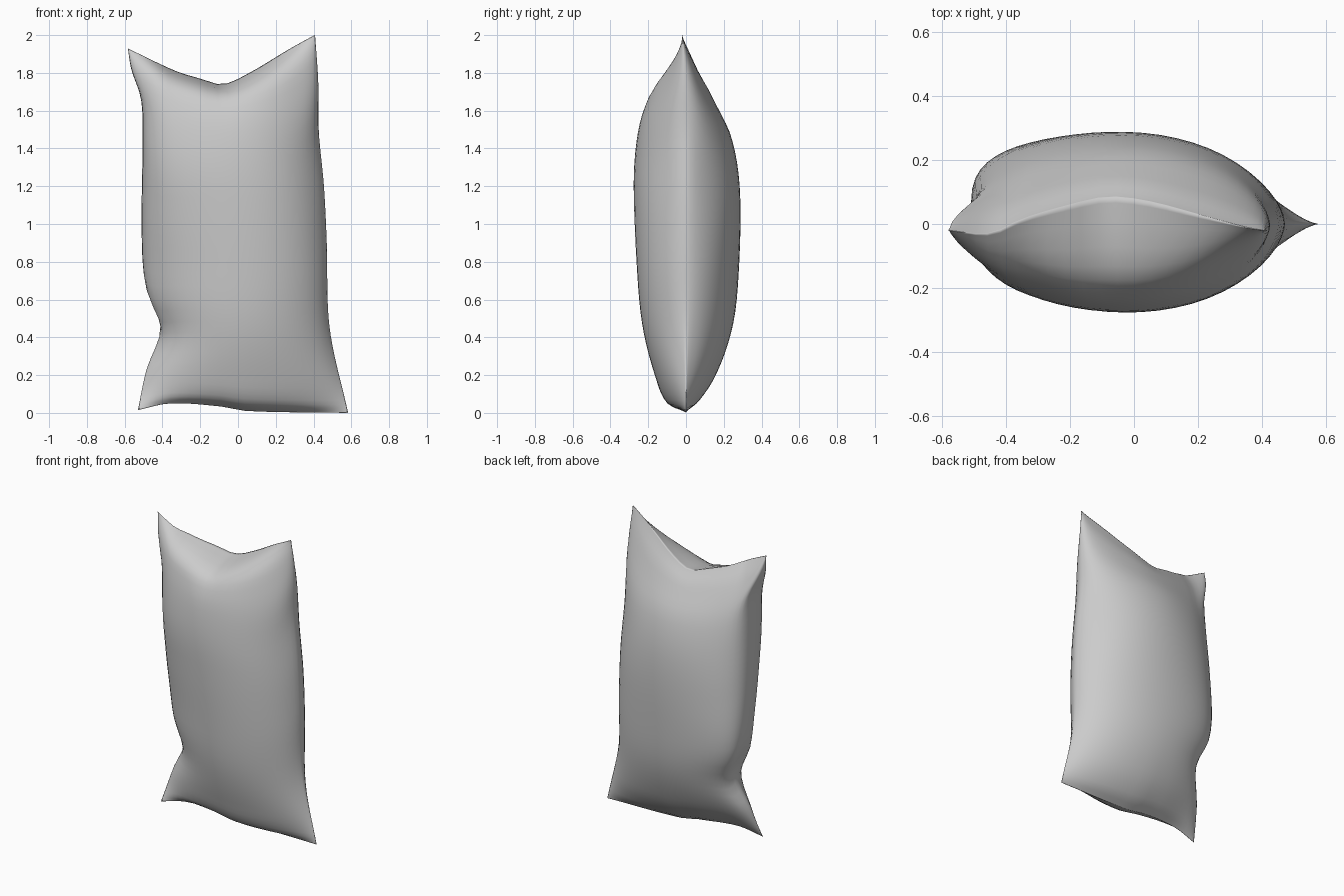
import bpy, bmesh, math

if "Cube" in bpy.data.objects:
    bpy.data.objects.remove(bpy.data.objects["Cube"], do_unlink=True)


def curve(points):
    """Smooth function through (position, value) points."""
    def slope(i):
        a, b = points[max(i - 1, 0)], points[min(i + 1, len(points) - 1)]
        return (b[1] - a[1]) / (b[0] - a[0])

    def at(p):
        p = min(max(p, points[0][0]), points[-1][0])
        i = 0
        while i < len(points) - 2 and p > points[i + 1][0]:
            i += 1
        (x0, y0), (x1, y1) = points[i], points[i + 1]
        w = x1 - x0
        k = (p - x0) / w
        h = k * k * (3 - 2 * k)
        return (y0 * (1 - h) + y1 * h + w * slope(i) * k * (1 - k) ** 2
                - w * slope(i + 1) * k * k * (1 - k))
    return at


# Seam outline: side edges by height, top and bottom edges by width
left_x = curve([(0, -.53), (.22, -.485), (.45, -.41), (.68, -.49), (.95, -.51),
                (1.5, -.505), (1.67, -.515), (1.82, -.565), (1.93, -.583)])
left_y = curve([(0, 0), (.2, .03), (.45, .065), (.8, .08), (1.15, .04),
                (1.5, 0), (1.93, 0)])
right_x = curve([(0, .583), (.45, .485), (.9, .47), (1.2, .455), (1.5, .427),
                 (1.75, .425), (2, .408)])
top_z = curve([(-.585, 1.93), (-.33, 1.81), (-.2, 1.77), (-.08, 1.74),
               (.06, 1.8), (.27, 1.925), (.405, 2)])
top_y = curve([(-.585, -.02), (-.45, -.03), (-.35, .015), (-.2, .06),
               (-.08, .085), (.05, .07), (.2, .03), (.35, -.01), (.405, -.02)])
bottom_z = curve([(-.53, .015), (-.36, .05), (-.1, .035), (.05, .01), (.58, 0)])
bottom_y = curve([(-.53, -.06), (-.36, -.04), (-.1, -.01), (.58, 0)])

# Fullness from bottom to top of the two cloth panels
front_full = curve([(0, 0), (.022, .33), (.11, .59), (.25, .83), (.4, .94),
                    (.68, 1), (.84, .97), (.92, .92), (.965, .81), (.987, .5), (1, 0)])
back_full = curve([(0, 0), (.03, .24), (.11, .55), (.25, .83), (.4, .94),
                   (.68, 1), (.84, .8), (.95, .34), (1, 0)])

COLUMNS, ROWS = 28, 40
DEPTH = .281


def across(t, u):
    """Width position; the pinch in the left edge fades quickly inward."""
    return (-.5 * (1 - u) + right_x(2 * t) * u
            + (left_x(1.93 * t) + .5) * (1 - u) ** 3)


def cloth_point(i, j, side):
    s = -math.cos(math.pi * i / COLUMNS)
    t = (1 - math.cos(math.pi * j / ROWS)) / 2
    u = (s + 1) / 2
    x_top, x_low = across(1, u), across(0, u)
    # Corners are drawn up into points only near the top edge; side seams stay even
    pull = t ** (12 * (1 - s * s) + 1 + 6 * s * s * (1 - s * s))
    z = (1.74 * t + (top_z(x_top) - 1.74) * pull
         + bottom_z(x_low) * (1 - t) ** 6)
    seam = (top_y(x_top) * t ** 10 + bottom_y(x_low) * (1 - t) ** 8
            + left_y(1.93 * t) * (1 - u) ** 3)
    f, b = front_full(t), back_full(t)
    full = f * (1 - s * s) + min(f, b) * s * s if side < 0 else b
    # Sides are rounder at upper left, sharper at right and at the lower corners
    sharp = (.47 - .19 * t * t) * (1 - u) + .57 * u + .3 * (1 - t) ** 8
    puff = max(0, 1 - s * s) ** sharp * full * DEPTH
    return across(t, u), seam + side * puff, z


# Two panels joined along the seam
bm = bmesh.new()
for side in (-1, 1):
    grid = [[bm.verts.new(cloth_point(i, j, side)) for i in range(COLUMNS + 1)]
            for j in range(ROWS + 1)]
    for j in range(ROWS):
        for i in range(COLUMNS):
            quad = [grid[j][i], grid[j][i + 1], grid[j + 1][i + 1], grid[j + 1][i]]
            bm.faces.new(quad if side < 0 else quad[::-1])
bmesh.ops.remove_doubles(bm, verts=bm.verts, dist=.0003)
bmesh.ops.recalc_face_normals(bm, faces=bm.faces)
for face in bm.faces:
    face.smooth = True

mesh = bpy.data.meshes.new("pillow")
bm.to_mesh(mesh)
bm.free()
pillow = bpy.data.objects.new("pillow", mesh)
bpy.context.collection.objects.link(pillow)

# Plain grey cloth
cloth = bpy.data.materials.new("grey cloth")
cloth.use_nodes = True
colour = (.6, .6, .6, 1)
cloth.diffuse_color = colour
cloth.node_tree.nodes["Principled BSDF"].inputs["Base Color"].default_value = colour
mesh.materials.append(cloth)
